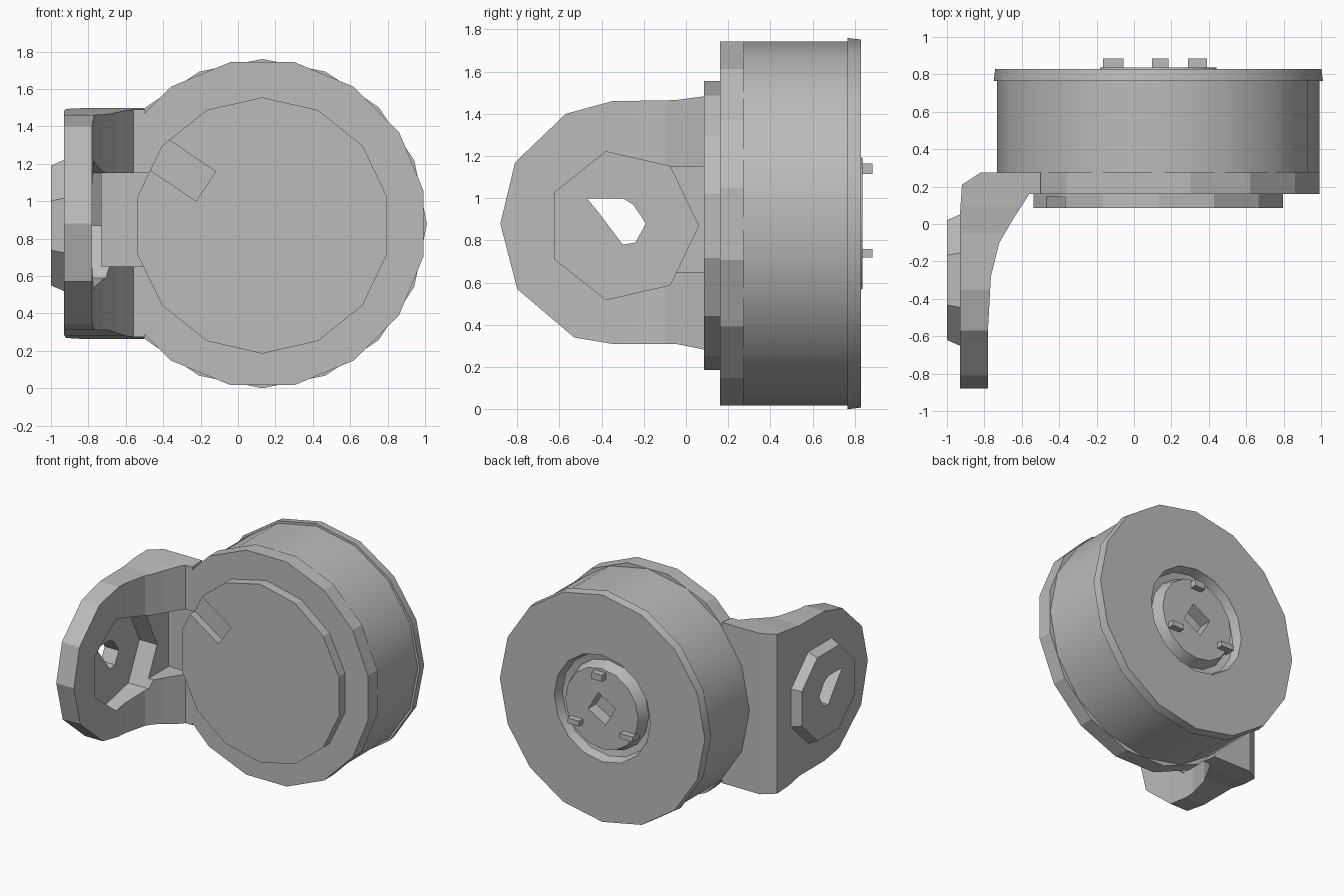
import bpy, bmesh
from math import cos, sin, pi, radians
from mathutils import Vector

if "Cube" in bpy.data.objects:
    bpy.data.objects.remove(bpy.data.objects["Cube"])

grey = bpy.data.materials.new("mid_grey")
grey.use_nodes = True
grey.diffuse_color = (0.5, 0.5, 0.5, 1)
grey.node_tree.nodes["Principled BSDF"].inputs["Base Color"].default_value = (0.5, 0.5, 0.5, 1)

CX, CZ = 0.13, 0.88          # drum axis
AY, AZ = -0.30, 0.87         # arm boss axis


def finish(name, bm):
    bmesh.ops.recalc_face_normals(bm, faces=bm.faces)
    mesh = bpy.data.meshes.new(name)
    bm.to_mesh(mesh)
    bm.free()
    obj = bpy.data.objects.new(name, mesh)
    bpy.context.collection.objects.link(obj)
    mesh.materials.append(grey)
    return obj


def prism(name, pts, axis, a, b, taper=1.0):
    """Extrude a 2D outline along an axis; the far end can be scaled."""
    place = {"x": lambda u, v, w: (w, u, v),
             "y": lambda u, v, w: (u, w, v),
             "z": lambda u, v, w: (u, v, w)}[axis]
    mu = sum(p[0] for p in pts) / len(pts)
    mv = sum(p[1] for p in pts) / len(pts)
    bm = bmesh.new()
    near = [bm.verts.new(place(u, v, a)) for u, v in pts]
    far = [bm.verts.new(place(mu + (u - mu) * taper, mv + (v - mv) * taper, b)) for u, v in pts]
    bm.faces.new(near)
    bm.faces.new(far)
    for i in range(len(pts)):
        j = (i + 1) % len(pts)
        bm.faces.new((near[i], near[j], far[j], far[i]))
    return finish(name, bm)


def ring(cu, cv, r, n, turn=0.0):
    return [(cu + r * cos(turn + 2 * pi * i / n), cv + r * sin(turn + 2 * pi * i / n)) for i in range(n)]


def rect(cu, cv, length, width, angle=0.0):
    d, s = Vector((cos(angle), sin(angle))), Vector((-sin(angle), cos(angle)))
    c = Vector((cu, cv))
    return [tuple(c + d * length / 2 * i + s * width / 2 * j) for i, j in ((-1, -1), (1, -1), (1, 1), (-1, 1))]


def lathe(name, profile, n):
    """Spin a (radius, y) profile about the drum axis."""
    bm = bmesh.new()
    verts = [bm.verts.new((CX + r, y, CZ)) for r, y in profile]
    edges = [bm.edges.new(p) for p in zip(verts, verts[1:])]
    bmesh.ops.spin(bm, geom=verts + edges, cent=(CX, 0, CZ), axis=(0, 1, 0),
                   angle=2 * pi, steps=n, use_merge=True)
    bmesh.ops.remove_doubles(bm, verts=bm.verts, dist=1e-4)
    return finish(name, bm)


def boolean(obj, cutter, op="DIFFERENCE"):
    mod = obj.modifiers.new("cut", "BOOLEAN")
    mod.object, mod.operation, mod.solver = cutter, op, "EXACT"
    bpy.context.view_layer.update()
    result = obj.evaluated_get(bpy.context.evaluated_depsgraph_get())
    mesh = bpy.data.meshes.new_from_object(result)
    obj.modifiers.clear()
    obj.data = mesh
    bpy.data.objects.remove(cutter)


# Drum with rear rim, annular groove and central hub
drum = lathe("drum", [(0, 0.2), (0.862, 0.2), (0.862, 0.765), (0.88, 0.765), (0.872, 0.83),
                      (0.41, 0.83), (0.39, 0.76), (0.34, 0.75), (0.31, 0.837), (0, 0.837)], 16)
boolean(drum, prism("socket_cutter", rect(CX, CZ, 0.17, 0.17, radians(30)), "y", 0.74, 0.9))

# Front flange
flange = prism("front_flange", ring(CX, CZ, 0.88, 16, pi / 16), "y", 0.16, 0.275)

# Raised front disc with an angled slot
disc = prism("front_disc", ring(CX, 0.87, 0.685, 14, pi / 14), "y", 0.085, 0.2)
boolean(disc, prism("slot_cutter", rect(-0.35, 1.2, 0.43, 0.19, radians(146)), "y", 0.0, 0.145))

# Side arm: plan profile trimmed by its rounded side outline
plan = [(-0.93, -0.88), (-0.93, 0.06), (-0.92, 0.21), (-0.82, 0.275), (-0.5, 0.275), (-0.5, 0.16),
        (-0.56, 0.16), (-0.65, 0.02), (-0.72, -0.1), (-0.765, -0.28), (-0.78, -0.55), (-0.78, -0.88)]
side = [(0.3, 0.26), (0.1, 0.28), (-0.05, 0.31), (-0.35, 0.31), (-0.53, 0.34), (-0.8, 0.57), (-0.88, 0.88),
        (-0.81, 1.17), (-0.57, 1.4), (-0.35, 1.46), (-0.05, 1.465), (0.1, 1.485), (0.3, 1.5)]
arm = prism("side_arm", plan, "z", 0.2, 1.6)
boolean(arm, prism("outline_cutter", side, "x", -1.2, 0.0), "INTERSECT")

# Notch where the arm meets the disc
notch = rect(-0.6, 0.9, 0.26, 0.5)
boolean(arm, prism("notch_cutter", notch, "y", -0.4, 0.2))
boolean(flange, prism("notch_cutter", notch, "y", -0.4, 0.2))

# Inner recess and through hole of the arm
hole = [(-0.47, 1.0), (-0.42, 0.94), (-0.3, 0.78), (-0.24, 0.79), (-0.19, 0.88), (-0.25, 0.97), (-0.3, 1.0)]
boolean(arm, prism("recess_cutter", ring(AY, AZ, 0.36, 7), "x", -0.88, -0.5))
boolean(arm, prism("hole_cutter", hole, "x", -1.2, -0.5))

# Outer boss around the hole
boss = prism("arm_boss", ring(AY, AZ, 0.385, 8, pi / 8), "x", -0.92, -1.0, 0.9)
boolean(boss, prism("hole_cutter", hole, "x", -1.2, -0.5))

# Three rear tabs
for i, (x, z, w, h) in enumerate(((0.14, 1.14, 0.09, 0.05), (-0.11, 0.74, 0.11, 0.04), (0.34, 0.74, 0.1, 0.04))):
    prism(f"rear_tab_{i + 1}", rect(x, z, w, h), "y", 0.8, 0.885)

# Smooth the drum side, keep its edges crisp
bpy.ops.object.select_all(action="DESELECT")
drum.select_set(True)
bpy.context.view_layer.objects.active = drum
bpy.ops.object.shade_smooth_by_angle(angle=radians(30))
